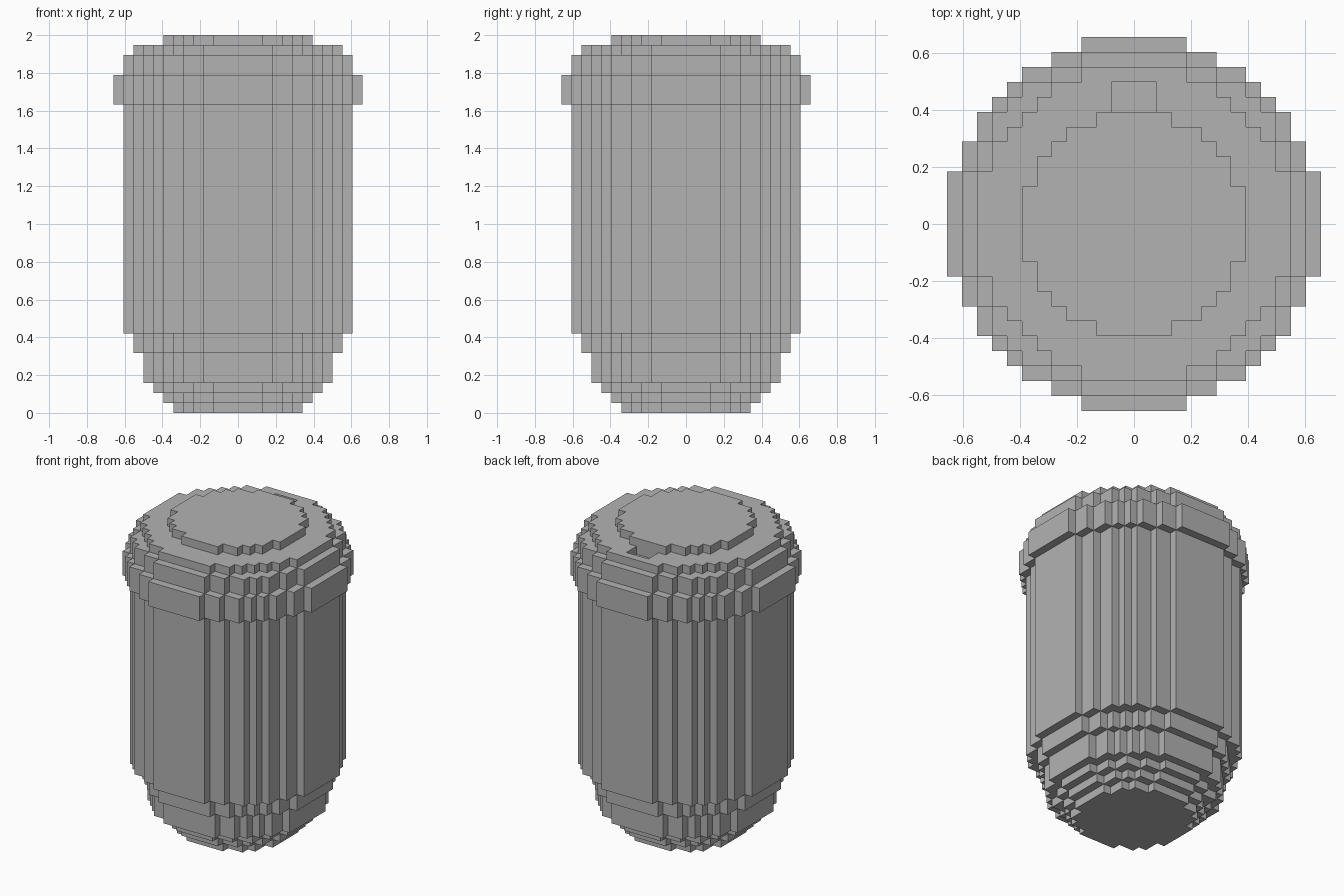
import bpy, bmesh, math

cube = bpy.data.objects.get("Cube")
if cube:
    bpy.data.objects.remove(cube, do_unlink=True)

U = 2 / 38  # edge length of one block

grey = bpy.data.materials.new("plain_grey")
grey.use_nodes = True
grey.diffuse_color = (0.448, 0.448, 0.448, 1)
grey.node_tree.nodes["Principled BSDF"].inputs["Base Color"].default_value = grey.diffuse_color


def stepped_circle(radius):
    """Outline of all unit blocks whose centres lie within the radius."""
    n = int(radius)
    half = [int(math.sqrt(radius ** 2 - j * j)) + 0.5 for j in range(n + 1)]
    rows = [(half[abs(j)], j) for j in range(-n, n + 1)]
    right = [(w, j + s) for w, j in rows for s in (-0.5, 0.5)]
    points = right + [(-x, y) for x, y in reversed(right)]
    # keep corners only, dropping points in the middle of straight runs
    corners = []
    for k, (x, y) in enumerate(points):
        px, py = points[k - 1]
        nx, ny = points[(k + 1) % len(points)]
        if not (px == x == nx or py == y == ny):
            corners.append((x, y))
    return corners


def make_object(name, bm):
    bmesh.ops.recalc_face_normals(bm, faces=bm.faces)
    mesh = bpy.data.meshes.new(name)
    bm.to_mesh(mesh)
    bm.free()
    mesh.materials.append(grey)
    obj = bpy.data.objects.new(name, mesh)
    bpy.context.collection.objects.link(obj)
    return obj


def stepped_disc(name, radius, bottom, top):
    bm = bmesh.new()
    verts = [bm.verts.new((x * U, y * U, bottom * U)) for x, y in stepped_circle(radius)]
    base = bm.faces.new(verts)
    raised = bmesh.ops.extrude_face_region(bm, geom=[base], use_keep_orig=True)["geom"]
    moved = [v for v in raised if isinstance(v, bmesh.types.BMVert)]
    bmesh.ops.translate(bm, verts=moved, vec=(0, 0, (top - bottom) * U))
    return make_object(name, bm)


# Cup and lid: radius, bottom and top of each layer, in blocks
layers = {
    "cup_foot": (6.5, 0, 1),
    "cup_lower_step": (7.5, 1, 2),
    "cup_middle_step": (8.5, 2, 3),
    "cup_lower_wall": (9.5, 3, 6),
    "cup_upper_step": (10.5, 6, 8),
    "cup_body": (11.5, 8, 31),
    "lid_rim": (12.5, 31, 34),
    "lid_shoulder": (11.5, 34, 36),
    "lid_deck": (10.5, 36, 37),
    "lid_raised_top": (7.5, 37, 38),
}
parts = {name: stepped_disc(name, *dims) for name, dims in layers.items()}

# Sip hole: a shallow pocket through the deck, behind the raised top
bm = bmesh.new()
bmesh.ops.create_cube(bm, size=1)
bmesh.ops.scale(bm, verts=bm.verts, vec=(3 * U, 2 * U, 3 * U))
bmesh.ops.translate(bm, verts=bm.verts, vec=(0, 8.5 * U, 36.5 * U))
cutter = make_object("sip_hole_cutter", bm)
cutter.hide_render = True

deck = parts["lid_deck"]
cut = deck.modifiers.new("sip_hole", "BOOLEAN")
cut.operation = "DIFFERENCE"
cut.solver = "EXACT"
cut.object = cutter
bpy.context.view_layer.objects.active = deck
bpy.ops.object.modifier_apply(modifier=cut.name)
bpy.data.objects.remove(cutter, do_unlink=True)
